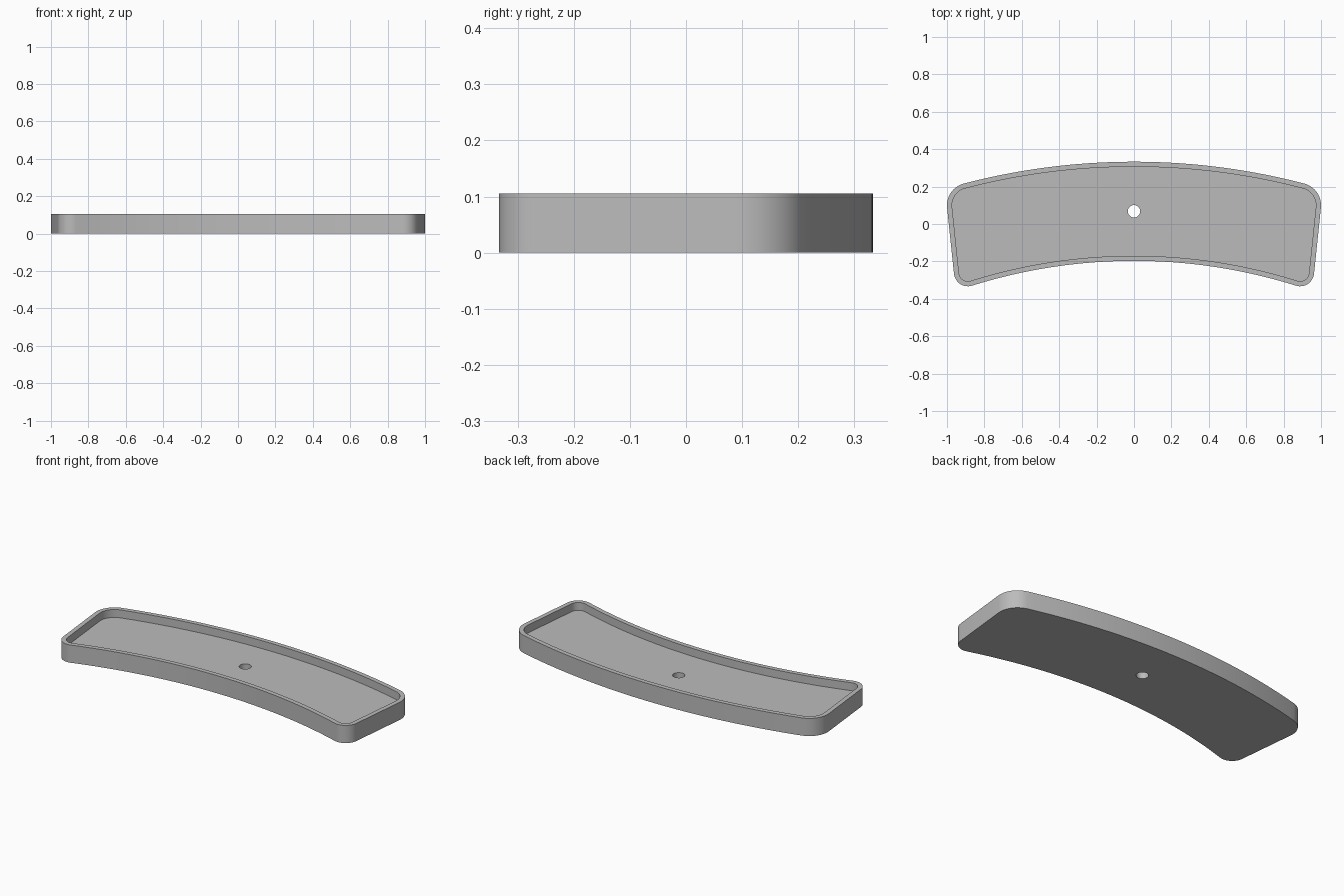
import bpy
import bmesh
from math import sin, cos, pi, atan2, asin, hypot

cube = bpy.data.objects.get("Cube")
if cube:
    bpy.data.objects.remove(cube, do_unlink=True)

HEIGHT, FLOOR, RIM = 0.105, 0.058, 0.027
HOLE_Y, HOLE_R = 0.068, 0.033
BACK_Y, FRONT_Y = 0.333, -0.197            # middle of the two long arcs
BX, BY, BR = 0.88, 0.10, 0.12              # back corner centre and radius
FX, FY, FR = 0.888, -0.258, 0.075          # front corner centre and radius


def arc(cx, cy, r, a, b, n):
    return [(cx + r * cos(a + (b - a) * i / n),
             cy + r * sin(a + (b - a) * i / n)) for i in range(n + 1)]


def outline(inset):
    """Curved tray outline made of tangent arcs, moved inwards by inset."""
    # Long arc radii that touch the corner circles
    p, q = BY - BACK_Y, FY - FRONT_Y
    back_r = (BX**2 + p**2 - BR**2) / (-2 * (p + BR))
    front_r = (FX**2 + q**2 - FR**2) / (2 * (FR - q))
    back_c, front_c = BACK_Y - back_r, FRONT_Y - front_r
    back_a = atan2(BY - back_c, BX)
    front_a = atan2(FY - front_c, FX)
    # Direction of the straight end wall
    dx, dy = BX - FX, BY - FY
    side = asin((FR - BR) / hypot(dx, dy)) - atan2(dx, dy)
    # Right half from front middle to back middle, then mirrored
    half = arc(0, front_c, front_r + inset, pi / 2, front_a, 24)
    half += arc(FX, FY, FR - inset, front_a - pi, side, 14)[1 if inset < 0 else 0:]
    half += arc(BX, BY, BR - inset, side, back_a, 14)
    half += arc(0, back_c, back_r - inset, back_a, pi / 2, 24)
    pts = half + [(-x, y) for x, y in reversed(half[1:-1])]
    return [p for i, p in enumerate(pts)
            if hypot(p[0] - pts[i - 1][0], p[1] - pts[i - 1][1]) > 1e-5]


grey = bpy.data.materials.new("plain grey")
grey.use_nodes = True
grey.diffuse_color = (0.5, 0.5, 0.5, 1)
grey.node_tree.nodes["Principled BSDF"].inputs["Base Color"].default_value = (0.5, 0.5, 0.5, 1)

bm = bmesh.new()


def ring(pts, z):
    verts = [bm.verts.new((x, y, z)) for x, y in pts]
    for i, v in enumerate(verts):
        bm.edges.new((verts[i - 1], v))
    return verts


def bridge(a, b):
    for i in range(len(a)):
        bm.faces.new((a[i - 1], a[i], b[i], b[i - 1]))


def fill(a, b):
    edges = [bm.edges.get((r[i - 1], r[i])) for r in (a, b) for i in range(len(r))]
    bmesh.ops.triangle_fill(bm, use_beauty=True, edges=edges)


# Outer wall, flat rim, inner wall and drain hole
outer, inner = outline(0), outline(RIM)
hole = arc(0, HOLE_Y, HOLE_R, 0, 2 * pi, 32)[:-1]
outer_low, outer_top = ring(outer, 0), ring(outer, HEIGHT)
inner_top, inner_low = ring(inner, HEIGHT), ring(inner, FLOOR)
hole_low, hole_top = ring(hole, 0), ring(hole, FLOOR)
bridge(outer_low, outer_top)
bridge(outer_top, inner_top)
bridge(inner_top, inner_low)
bridge(hole_low, hole_top)

# Tray floor and underside, each pierced by the hole
fill(inner_low, hole_top)
fill(outer_low, hole_low)
bmesh.ops.recalc_face_normals(bm, faces=bm.faces)

mesh = bpy.data.meshes.new("curved_tray")
bm.to_mesh(mesh)
bm.free()
mesh.materials.append(grey)
tray = bpy.data.objects.new("curved_tray", mesh)
bpy.context.collection.objects.link(tray)
bpy.ops.object.select_all(action='DESELECT')
tray.select_set(True)
bpy.context.view_layer.objects.active = tray
bpy.ops.object.shade_smooth_by_angle(angle=pi / 6)
